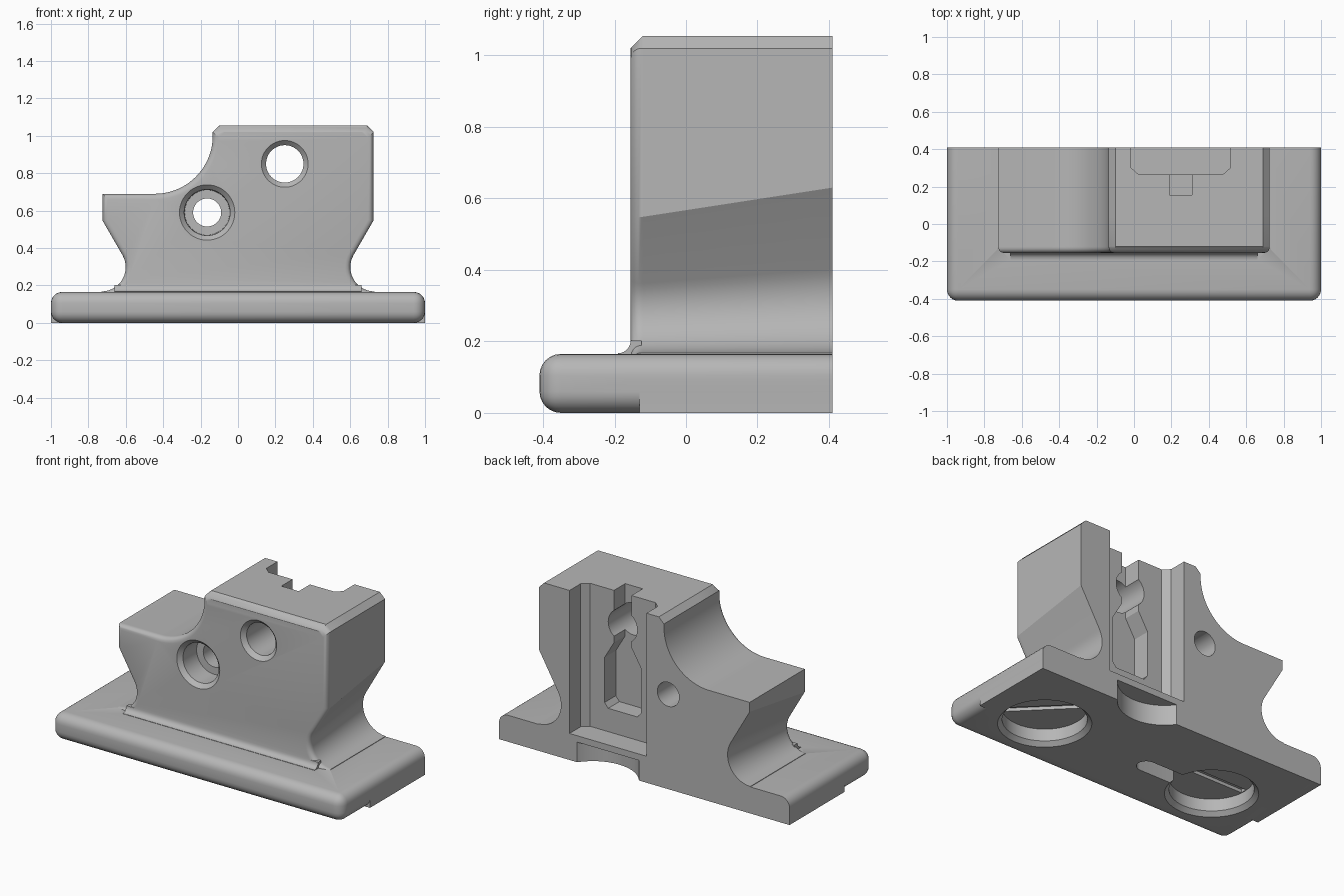
import bpy, bmesh
from math import sin, cos, pi, radians, sqrt
from mathutils import Matrix, Vector

if "Cube" in bpy.data.objects:
    bpy.data.objects.remove(bpy.data.objects["Cube"])

grey = bpy.data.materials.new("plain grey")
grey.use_nodes = True
COLOUR = (0.47, 0.47, 0.47, 1)
grey.diffuse_color = COLOUR
grey.node_tree.nodes["Principled BSDF"].inputs["Base Color"].default_value = COLOUR

BACK, FRONT, BASE_TOP = 0.41, -0.155, 0.165


def make(name, bm):
    bmesh.ops.recalc_face_normals(bm, faces=bm.faces)
    mesh = bpy.data.meshes.new(name)
    bm.to_mesh(mesh)
    bm.free()
    ob = bpy.data.objects.new(name, mesh)
    bpy.context.collection.objects.link(ob)
    mesh.materials.append(grey)
    return ob


def loft(name, rings):
    """Skin a closed solid through rings with equal point counts."""
    bm = bmesh.new()
    loops = [[bm.verts.new(p) for p in ring] for ring in rings]
    n = len(loops[0])
    for a, b in zip(loops, loops[1:]):
        for i in range(n):
            j = (i + 1) % n
            bm.faces.new((a[i], a[j], b[j], b[i]))
    bm.faces.new(loops[0])
    bm.faces.new(loops[-1])
    return make(name, bm)


def box(name, lo, hi):
    bm = bmesh.new()
    lo, hi = Vector(lo), Vector(hi)
    size = hi - lo
    bmesh.ops.create_cube(bm, size=1, matrix=Matrix.Translation((lo + hi) / 2)
                          @ Matrix.Diagonal((*size, 1)))
    return make(name, bm)


def turned(name, centre, axis, steps, sides=48):
    """Stepped round cutter; steps are (radius, position along axis)."""
    u, v = centre
    rings = []
    for r, d in steps:
        ring = []
        for k in range(sides):
            a = 2 * pi * k / sides
            p, q = u + r * cos(a), v + r * sin(a)
            ring.append((p, d, q) if axis == "y" else (p, q, d))
        rings.append(ring)
    return loft(name, rings)


def boolean(target, tool, operation):
    mod = target.modifiers.new("cut", "BOOLEAN")
    mod.operation, mod.object, mod.solver = operation, tool, "EXACT"
    bpy.context.view_layer.objects.active = target
    bpy.ops.object.modifier_apply(modifier=mod.name)
    bpy.data.objects.remove(tool)


def arc(cx, cz, r, start, end, n):
    return [(cx + r * cos(radians(start + (end - start) * i / n)),
             cz + r * sin(radians(start + (end - start) * i / n))) for i in range(n + 1)]


# Base slab with rounded front, sides and top
slab = box("base", (-1, -0.41, 0), (1, BACK, BASE_TOP))
bm = bmesh.new()
bm.from_mesh(slab.data)
edges = [e for e in bm.edges if any(v.co.y < 0 for v in e.verts)]
bmesh.ops.bevel(bm, geom=edges, offset=0.06, segments=6, profile=0.5, affect="EDGES")
bm.to_mesh(slab.data)
bm.free()
block = slab
block.name = "mounting_block"
boolean(block, box("square_rear_foot", (-1, -0.13, 0), (1, BACK, 0.09)), "UNION")


# Waisted body: outline skinned from front to back, waist deepening rearwards
def outline(y):
    d = y - FRONT
    rim = 0.03
    t = max(0, rim - d)
    inset = rim - sqrt(max(0, rim * rim - t * t))
    top = 1.055 - max(0, 0.035 - d)
    r = 0.128 + 0.029 * d / (BACK - FRONT) + inset
    cz = BASE_TOP + 0.003 + r - inset

    def flank(half):
        curve = arc(0.73, cz, r, 270, 150, 14)
        x, z = curve[-1]
        return [(0.73, 0.08)] + curve + [(half, z + (half - x) * sqrt(3))]

    half = 0.725 - inset
    side = flank(half)
    chamfer = 0.035
    right = side + [(half, 1.02 - inset), (half - chamfer, top)]
    scoop = arc(-0.445, 1.0, 0.31 + inset, 360, 270, 20)
    left_top = [(-0.135 + inset + chamfer, top), (-0.135 + inset, 1.02 - inset)]
    ledge = [(-half, 0.69 - inset)]
    left = [(-x, z) for x, z in reversed(side)]
    return [(x, y, z) for x, z in right + left_top + scoop + ledge + left]


stations = [0, 0.003, 0.008, 0.015, 0.022, 0.03, 0.035, 0.2, 0.4, BACK - FRONT]
boolean(block, loft("body", [outline(FRONT + s) for s in stations]), "UNION")

# Fillet where the body front meets the slab
foot = [(FRONT + 0.03, 0.14), (FRONT - 0.035, 0.14)]
foot += arc(FRONT - 0.035, BASE_TOP + 0.037, 0.035, 270, 360, 6)
foot += [(FRONT + 0.03, BASE_TOP + 0.037)]
boolean(block, loft("front_fillet", [[(x, y, z) for y, z in foot] for x in (-0.66, 0.66)]), "UNION")

# Rear channel with chamfered inner corners, open at the top
MID, WALL = 0.25, 0.265
half_channel = [(0.265, 0.5), (0.265, 0.3), (0.225, WALL)]
plan = [(MID + x, y) for x, y in half_channel] + [(MID - x, y) for x, y in reversed(half_channel)]
boolean(block, loft("rear_channel", [[(x, y, z) for x, y in plan] for z in (0.165, 1.2)]), "DIFFERENCE")

# Keyhole recess in the channel wall: neck above, peaked cavity below
half_key = [(0.1, 0.31), (0.125, 0.34), (0.125, 0.62), (0.06, 0.73), (0.06, 1.2)]
key = [(MID + x, z) for x, z in half_key] + [(MID - x, z) for x, z in reversed(half_key)]
boolean(block, loft("keyhole", [[(x, y, z) for x, z in key] for y in (0.155, 0.3)]), "DIFFERENCE")

# Screw holes through the body
boolean(block, turned("upper_hole", (MID, 0.85), "y",
                      [(0.15, FRONT - 0.025), (0.1, FRONT + 0.025), (0.1, 0.3)]), "DIFFERENCE")
boolean(block, turned("lower_hole", (-0.165, 0.59), "y",
                      [(0.173, FRONT - 0.025), (0.123, FRONT + 0.025), (0.12, 0.0),
                       (0.075, 0.001), (0.075, 0.5)]), "DIFFERENCE")

# Round recesses under the slab, each with a shallow groove across its ceiling
for x, angle in ((0.6, 135), (-0.6, 0)):
    boolean(block, turned("disc_recess", (x, -0.05), "z",
                          [(0.28, -0.02), (0.235, 0.025), (0.235, 0.1)]), "DIFFERENCE")
    c, s = cos(radians(angle)), sin(radians(angle))
    corners = [(-0.23, -0.02), (0.23, -0.02), (0.23, 0.02), (-0.23, 0.02)]
    boolean(block, loft("groove", [[(x + a * c - b * s, -0.05 + a * s + b * c, z) for a, b in corners]
                                   for z in (0.05, 0.12)]), "DIFFERENCE")

# Half-open rear recess and the slot beside the right-hand disc
boolean(block, turned("rear_recess", (MID, 0.56), "z", [(0.26, -0.05), (0.26, 0.125)]), "DIFFERENCE")
slot = arc(-0.13, -0.05, 0.055, -90, 90, 10) + [(-0.42, 0.005), (-0.42, -0.105)]
boolean(block, loft("slot", [[(x, y, z) for x, y in slot] for z in (-0.05, 0.09)]), "DIFFERENCE")

# Smooth the curves, keep hard edges crisp
bpy.ops.object.select_all(action="DESELECT")
block.select_set(True)
bpy.context.view_layer.objects.active = block
bpy.ops.object.shade_smooth_by_angle(angle=radians(30))
